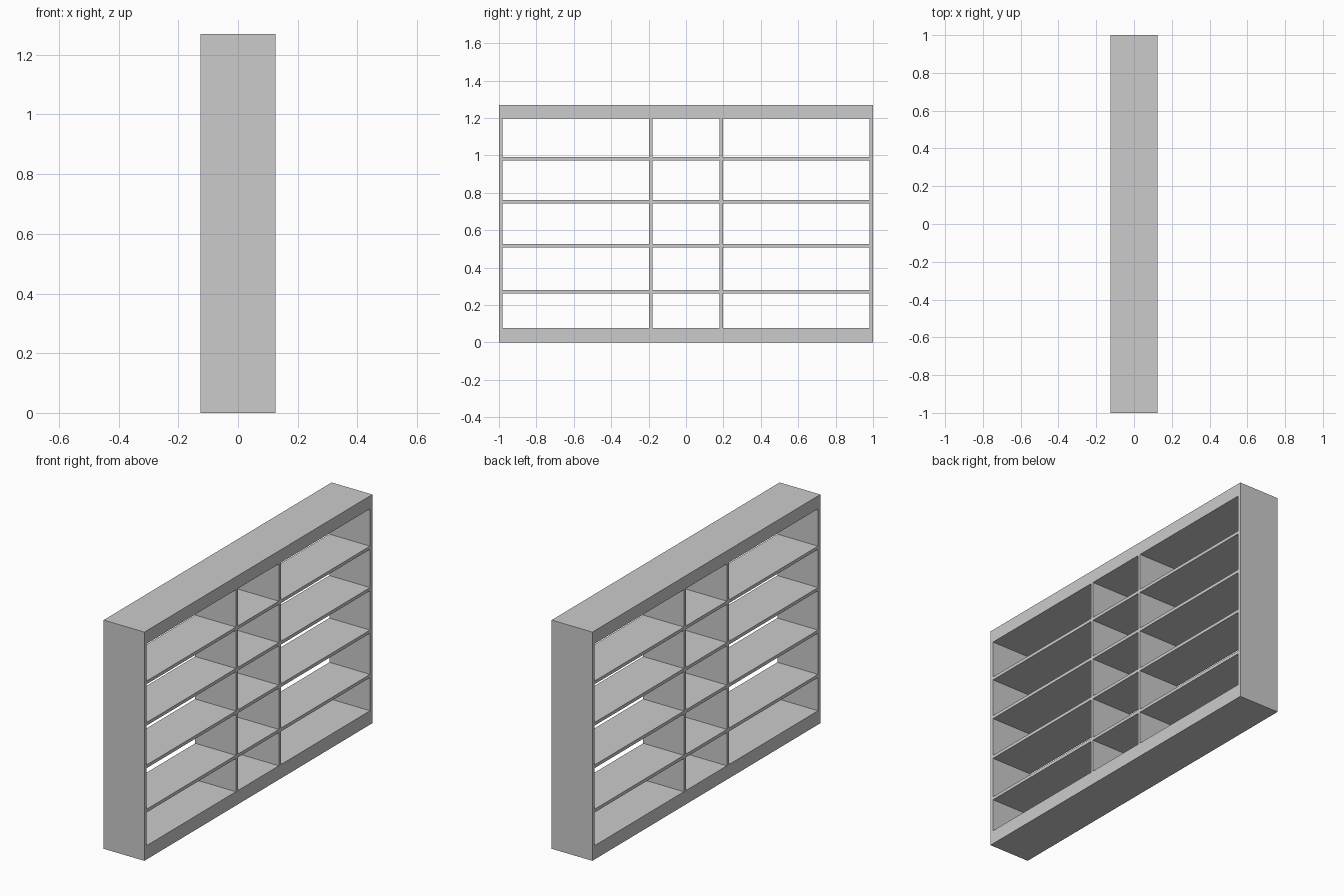
import bpy

cube = bpy.data.objects.get("Cube")
if cube:
    bpy.data.objects.remove(cube, do_unlink=True)

DEPTH, HEIGHT = 0.25, 1.27
SIDE = 0.02                      # side panel thickness
FLOOR, CEILING = 0.077, 1.198    # clear opening between plinth and top
DIV_IN, DIV_OUT = 0.18, 0.197    # divider faces, measured from the middle
SHELF = 0.018

grey = bpy.data.materials.new("light_grey")
grey.use_nodes = True
colour = (0.6, 0.6, 0.6, 1)
grey.diffuse_color = colour
grey.node_tree.nodes["Principled BSDF"].inputs["Base Color"].default_value = colour


def board(name, y0, y1, z0, z1):
    """Full-depth board spanning the given y and z ranges."""
    bpy.ops.mesh.primitive_cube_add(size=1, location=(0, (y0 + y1) / 2, (z0 + z1) / 2))
    ob = bpy.context.object
    ob.name = name
    ob.scale = (DEPTH, y1 - y0, z1 - z0)
    bpy.ops.object.transform_apply(location=False, rotation=False, scale=True)
    ob.data.materials.append(grey)
    return ob


# Outer case
inner = 1 - SIDE
board("side_panel_front", -1, -inner, 0, HEIGHT)
board("side_panel_back", inner, 1, 0, HEIGHT)
board("plinth", -inner, inner, 0, FLOOR)
board("top_board", -inner, inner, CEILING, HEIGHT)

# Upright dividers
board("divider_front", -DIV_OUT, -DIV_IN, FLOOR, CEILING)
board("divider_back", DIV_IN, DIV_OUT, FLOOR, CEILING)

# Shelves in each of the three bays
bays = {"front": (-inner, -DIV_OUT), "middle": (-DIV_IN, DIV_IN), "back": (DIV_OUT, inner)}
for level, z in enumerate((0.27, 0.516, 0.752, 0.982), 1):
    for bay, (y0, y1) in bays.items():
        board(f"shelf_{bay}_{level}", y0, y1, z - SHELF / 2, z + SHELF / 2)
